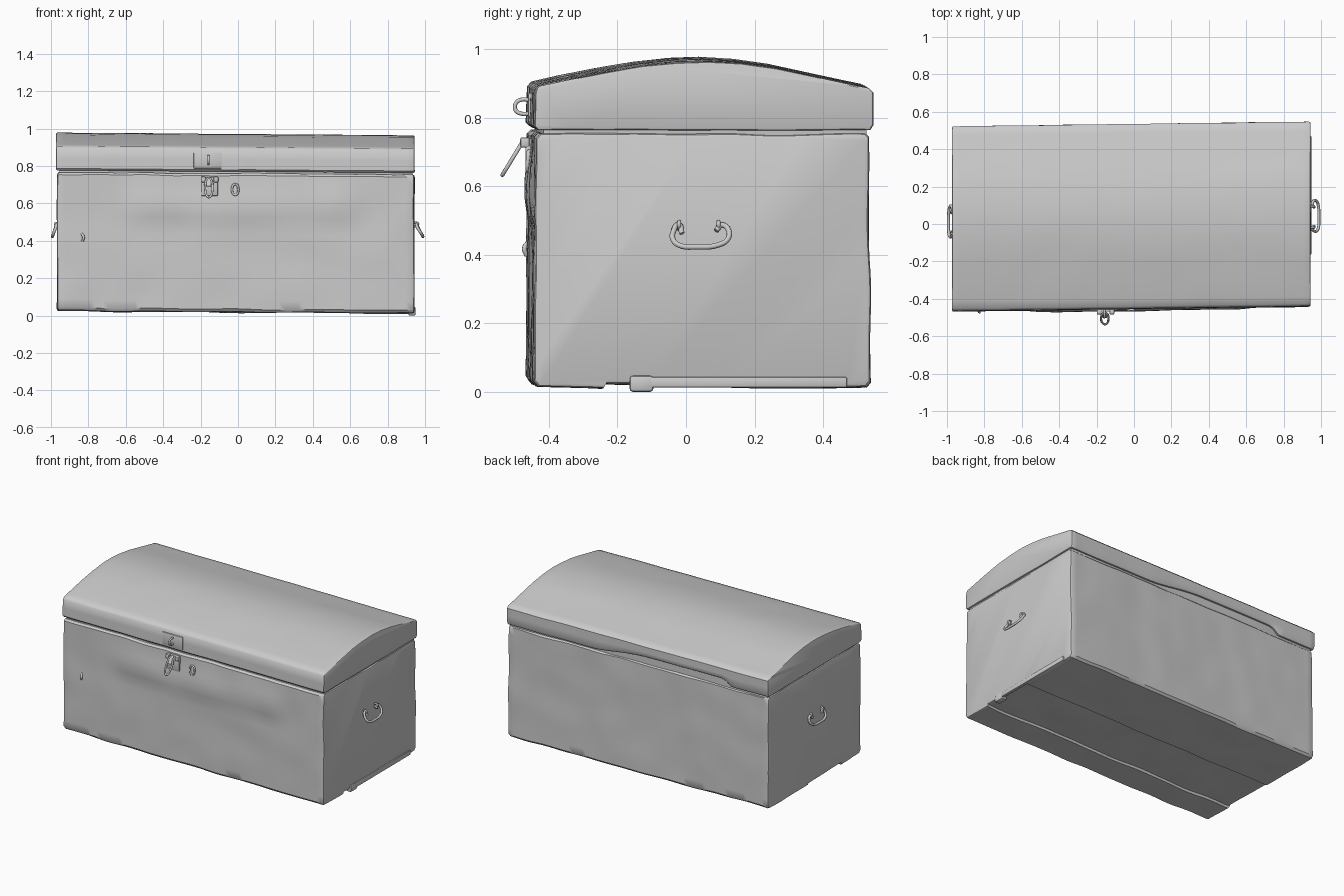
import bpy, bmesh, math
from mathutils import Vector, noise

if "Cube" in bpy.data.objects:
    bpy.data.objects.remove(bpy.data.objects["Cube"])


def step(a, b, v):
    t = max(0.0, min(1.0, (v - a) / (b - a)))
    return t * t * (3 - 2 * t)


def skew(v):
    # the chest sits slightly twisted and tilted
    return Vector((v.x, v.y + 0.0135 * v.x, v.z - 0.007 * v.x))


def finish(name, bm, angle=40):
    bmesh.ops.recalc_face_normals(bm, faces=bm.faces)
    me = bpy.data.meshes.new(name)
    bm.to_mesh(me)
    bm.free()
    ob = bpy.data.objects.new(name, me)
    bpy.context.collection.objects.link(ob)
    bpy.ops.object.select_all(action='DESELECT')
    ob.select_set(True)
    bpy.context.view_layer.objects.active = ob
    bpy.ops.object.shade_smooth_by_angle(angle=math.radians(angle))
    return ob


def prism(name, profile, x0, x1, warp, edge=0.012, slices=56):
    """Extrude a (y, z) profile along x with softened ends, then warp it."""
    pts = []
    for a, b in zip(profile, profile[1:] + profile[:1]):
        a, b = Vector(a), Vector(b)
        n = max(1, round((b - a).length / 0.045))
        pts += [a.lerp(b, i / n) for i in range(n)]
    ys, zs = [p.x for p in pts], [p.y for p in pts]
    mid = Vector(((min(ys) + max(ys)) / 2, (min(zs) + max(zs)) / 2))
    half = Vector(((max(ys) - min(ys)) / 2, (max(zs) - min(zs)) / 2))
    a, b = x0 + edge, x1 - edge
    xs = [(x0, edge), (x0 + edge * .3, edge * .3)]
    xs += [(a + (b - a) * i / slices, 0) for i in range(slices + 1)]
    xs += [(x1 - edge * .3, edge * .3), (x1, edge)]
    bm = bmesh.new()
    rings = []
    for x, s in xs:
        ring = []
        for p in pts:
            d = p - mid
            co = Vector((x, mid.x + d.x * (1 - s / half.x), mid.y + d.y * (1 - s / half.y)))
            ring.append(bm.verts.new(skew(warp(co))))
        rings.append(ring)
    n = len(pts)
    for r, q in zip(rings, rings[1:]):
        for i in range(n):
            bm.faces.new((r[i], r[(i + 1) % n], q[(i + 1) % n], q[i]))
    bm.faces.new(rings[0])
    bm.faces.new(rings[-1])
    return finish(name, bm)


def worn(co, amount):
    return co + noise.noise_vector(co * 5) * amount


def warp_body(co):
    c = worn(co, 0.006)
    # long horizontal dent on the front board
    if co.y < -0.4:
        bulge = step(0.50, 0.545, co.z) * (1 - step(0.6, 0.74, co.z))
        c.y -= 0.012 * bulge * (1 - step(0.5, 0.72, abs(co.x)))
    return c


def warp_lid(co):
    c = worn(co, 0.002)
    # broken strip along the back lower edge
    if co.y > 0.45:
        hit = step(-0.70, -0.64, co.x) * (1 - step(-0.1, 0.35, co.x))
        c.z += 0.04 * hit * (1 - step(0.77, 0.86, co.z))
    return c


def box(name, loc, size, bevel=0.004, tilt=0.0):
    bm = bmesh.new()
    bmesh.ops.create_cube(bm, size=1)
    bmesh.ops.scale(bm, vec=size, verts=bm.verts)
    bmesh.ops.bevel(bm, geom=bm.edges[:], offset=bevel, segments=2, affect='EDGES', profile=0.5)
    ob = finish(name, bm)
    ob.location = loc
    ob.rotation_euler.x = tilt
    return ob


def tube(name, pts, radius, closed=False):
    cu = bpy.data.curves.new(name, 'CURVE')
    cu.dimensions = '3D'
    cu.bevel_depth = radius
    cu.bevel_resolution = 2
    cu.resolution_u = 5
    cu.use_fill_caps = True
    sp = cu.splines.new('BEZIER')
    sp.bezier_points.add(len(pts) - 1)
    sp.use_cyclic_u = closed
    for bp, p in zip(sp.bezier_points, pts):
        bp.co = p
        bp.handle_left_type = bp.handle_right_type = 'AUTO'
    ob = bpy.data.objects.new(name, cu)
    bpy.context.collection.objects.link(ob)
    bpy.ops.object.select_all(action='DESELECT')
    ob.select_set(True)
    bpy.context.view_layer.objects.active = ob
    bpy.ops.object.convert(target='MESH')
    return ob


# main box, with two board seams along the underside
prism("chest_body", [
    (-0.440, 0.760), (-0.452, 0.748), (-0.455, 0.035), (-0.442, 0.020),
    (-0.255, 0.016), (-0.250, 0.030), (0.095, 0.026), (0.100, 0.018),
    (0.515, 0.020), (0.527, 0.034), (0.522, 0.750), (0.512, 0.760)],
    -0.966, 0.942, warp_body)

# recessed rim that shows in the gap under the lid
prism("inner_rim", [(-0.43, 0.72), (-0.43, 0.85), (0.515, 0.85), (0.515, 0.72)],
      -0.955, 0.932, lambda c: c, edge=0.004, slices=4)

# domed lid
prism("domed_lid", [
    (-0.445, 0.770), (-0.455, 0.780), (-0.452, 0.885), (-0.440, 0.899),
    (-0.36, 0.917), (-0.25, 0.938), (-0.14, 0.957), (-0.04, 0.968), (0.05, 0.971),
    (0.15, 0.965), (0.25, 0.951), (0.36, 0.927), (0.45, 0.908), (0.522, 0.893),
    (0.535, 0.880), (0.535, 0.785), (0.526, 0.770)],
    -0.973, 0.944, warp_lid, edge=0.008)

# hasp plate and staple on the lid
box("lid_plate", (-0.162, -0.455, 0.830), (0.150, 0.012, 0.085))
tube("lid_staple", [(-0.158, -0.448, 0.850), (-0.158, -0.480, 0.853), (-0.158, -0.497, 0.842),
                    (-0.158, -0.497, 0.822), (-0.158, -0.480, 0.812), (-0.158, -0.448, 0.814)], 0.006)

# latch on the body: plate, hinge knuckle, hanging loop
box("latch_plate", (-0.152, -0.460, 0.690), (0.088, 0.018, 0.100))
for s in (-1, 1):
    box("latch_knuckle", (-0.152 + s * 0.034, -0.470, 0.728), (0.026, 0.028, 0.030), 0.006)
loop = []
for i in range(10):
    t = 2 * math.pi * i / 10
    d = 0.5 - 0.5 * math.cos(t)
    loop.append((-0.156 + 0.020 * math.sin(t), -0.474 - 0.062 * d, 0.735 - 0.102 * d))
tube("latch_loop", loop, 0.006, True)
box("latch_tongue", (-0.156, -0.487, 0.712), (0.024, 0.010, 0.050), 0.003, math.radians(-32))

# keyhole cover and a small nail
tube("keyhole_cover", [(-0.015, -0.459, 0.703), (-0.032, -0.462, 0.672), (-0.015, -0.462, 0.645),
                       (0.002, -0.462, 0.672)], 0.006, True)
tube("front_nail", [(-0.835, -0.460, 0.438), (-0.826, -0.472, 0.418), (-0.832, -0.465, 0.398)], 0.007)

# carrying handles with their staples
bail = [(0.022, -0.012, 0.462), (0.012, -0.022, 0.488), (0.018, -0.036, 0.470), (0.034, -0.038, 0.445),
        (0.044, -0.020, 0.428), (0.046, 0.030, 0.423), (0.044, 0.095, 0.429),
        (0.034, 0.122, 0.446), (0.018, 0.123, 0.475), (0.012, 0.104, 0.487), (0.022, 0.088, 0.470)]
for side, wall, dy, label in ((1, 0.942, 0.0, "right"), (-1, -0.964, -0.030, "left")):
    out = 1.0 if side > 0 else 0.6
    tube(label + "_handle", [(wall + side * x * out, y + dy, z) for x, y, z in bail], 0.008)
    for y in (-0.020, 0.095):
        tube(label + "_handle_staple", [(wall - side * 0.005, y + dy, 0.497),
             (wall + side * 0.022 * out, y + dy, 0.490), (wall - side * 0.005, y + dy, 0.474)], 0.006)

# torn edging patch and foot along the bottom of the right end
box("bottom_edging", (0.938, 0.16, 0.028), (0.022, 0.62, 0.032), 0.006)
box("loose_foot", (0.930, -0.130, 0.024), (0.040, 0.070, 0.048), 0.010)
